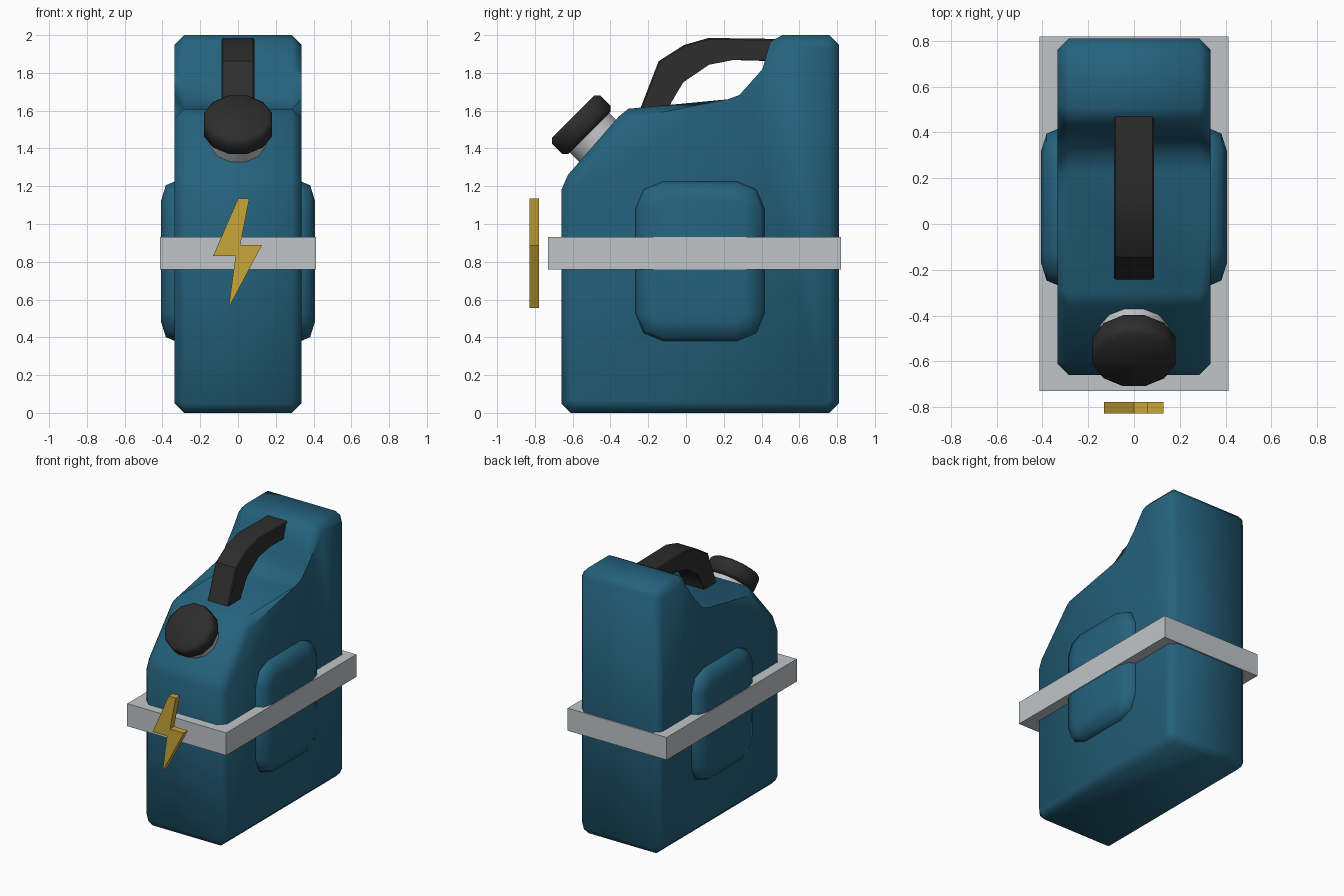
import bpy, bmesh, math
from mathutils import Vector, Matrix

if "Cube" in bpy.data.objects:
    bpy.data.objects.remove(bpy.data.objects["Cube"])


def material(name, rgb):
    m = bpy.data.materials.new(name)
    m.diffuse_color = (*rgb, 1)
    m.use_nodes = True
    m.node_tree.nodes["Principled BSDF"].inputs["Base Color"].default_value = m.diffuse_color
    return m


TEAL = material("teal plastic", (0.018, 0.122, 0.205))
BLACK = material("black rubber", (0.026, 0.026, 0.026))
GREY = material("pale grey metal", (0.53, 0.56, 0.575))
GOLD = material("gold", (0.58, 0.38, 0.042))


def finish(bm, name, mat, smooth=None):
    """Turn a bmesh into an object; smooth is None or an angle in degrees."""
    bmesh.ops.recalc_face_normals(bm, faces=bm.faces)
    me = bpy.data.meshes.new(name)
    bm.to_mesh(me)
    bm.free()
    me.materials.append(mat)
    ob = bpy.data.objects.new(name, me)
    bpy.context.collection.objects.link(ob)
    if smooth:
        bpy.ops.object.select_all(action='DESELECT')
        ob.select_set(True)
        bpy.context.view_layer.objects.active = ob
        bpy.ops.object.shade_smooth_by_angle(angle=math.radians(smooth))
    return ob


def loft(rings):
    """Skin equal-length closed rings and cap both ends."""
    bm = bmesh.new()
    vs = [[bm.verts.new(p) for p in r] for r in rings]
    n = len(rings[0])
    for a, b in zip(vs, vs[1:]):
        for i in range(n):
            j = (i + 1) % n
            bm.faces.new((a[i], a[j], b[j], b[i]))
    caps = [bm.faces.new(vs[0]), bm.faces.new(vs[-1])]
    return bm, caps


def bevel_caps(bm, caps, offset):
    edges = list({e for f in caps for e in f.edges})
    bmesh.ops.bevel(bm, geom=edges, offset=offset, segments=1,
                    affect='EDGES', clamp_overlap=False)


def side_profile(points, half, bevel):
    """Extrude a (y, z) outline symmetrically across x, bevelling the rims."""
    bm, caps = loft([[(x, y, z) for y, z in points] for x in (-half, half)])
    bevel_caps(bm, caps, bevel)
    return bm


# canister body
body = [(-0.61, 0), (0.76, 0), (0.81, 0.05), (0.81, 1.95), (0.76, 2.0),
        (0.51, 2.0), (0.445, 1.965), (0.405, 1.82), (0.357, 1.69),
        (0.31, 1.64), (0.23, 1.61), (-0.305, 1.61), (-0.355, 1.57),
        (-0.625, 1.26), (-0.66, 1.18), (-0.66, 0.05)]
finish(side_profile(body, 0.335, 0.05), "body", TEAL, 80)


# raised side pads, one rounded block passing through the body
def pad_ring(x, inset):
    r = 0.145 - inset
    cy, cz = 0.074, 0.803
    hy, hz = 0.341 - 0.145, 0.422 - 0.145
    ring = []
    for k, (sy, sz) in enumerate(((1, 1), (-1, 1), (-1, -1), (1, -1))):
        for s in range(3):
            a = math.radians(90 * k + 45 * s)
            ring.append((x, cy + sy * hy + r * math.cos(a),
                         cz + sz * hz + r * math.sin(a)))
    return ring


pads, _ = loft([pad_ring(x, i) for x, i in
                ((-0.407, 0.1), (-0.382, 0.02), (-0.335, 0),
                 (0.335, 0), (0.382, 0.02), (0.407, 0.1))])
finish(pads, "side_pads", TEAL, 80)

# strap around the middle
strap = bmesh.new()
bmesh.ops.create_cube(strap, size=1, matrix=Matrix.Translation((0, 0.045, 0.845))
                      @ Matrix.Diagonal((0.826, 1.55, 0.17, 1)))
finish(strap, "strap", GREY)

# carrying handle
handle = [(-0.25, 1.59), (-0.145, 1.862), (-0.01, 1.948), (0.12, 1.985),
          (0.47, 1.98), (0.47, 1.862), (0.25, 1.868), (0.12, 1.85),
          (-0.02, 1.755), (-0.085, 1.645), (-0.095, 1.59)]
finish(side_profile(handle, 0.087, 0.007), "handle", BLACK, 35)


# spout neck and screw cap on the sloping shoulder
def tilted_drum(name, centre, radius, low, high, mat, bevel=0):
    axis = Vector((0, -1, 1)).normalized()
    side, up = Vector((1, 0, 0)), Vector((0, 1, 1)).normalized()
    angles = [math.radians(15 + 30 * i) for i in range(12)]
    bm, caps = loft([[Vector(centre) + axis * h + radius *
                      (side * math.cos(a) + up * math.sin(a))
                      for a in angles] for h in (low, high)])
    if bevel:
        bevel_caps(bm, caps, bevel)
    finish(bm, name, mat, 50)


tilted_drum("spout_neck", (0, -0.513, 1.485), 0.153, -0.13, 0.02, GREY)
tilted_drum("screw_cap", (0, -0.513, 1.485), 0.187, -0.003, 0.118, BLACK, 0.022)

# lightning bolt plate in front
bolt = [(0, 1.135), (0.06, 1.135), (0.012, 0.89), (0.128, 0.89),
        (-0.05, 0.555), (-0.013, 0.83), (-0.132, 0.83)]
bm, _ = loft([[(x, y, z) for x, z in bolt] for y in (-0.828, -0.778)])
finish(bm, "lightning_bolt", GOLD)
